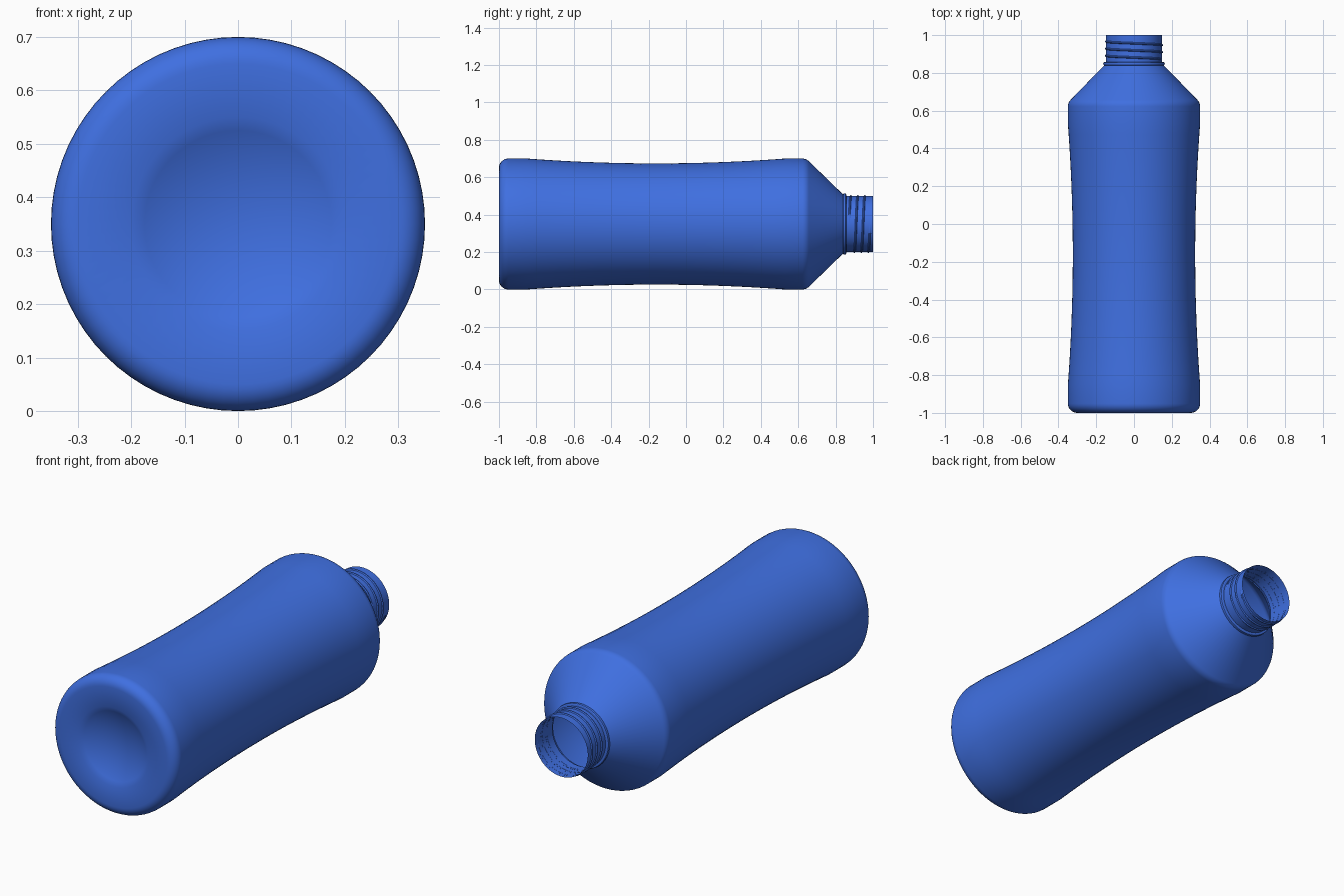
import bpy, bmesh
from math import sin, cos, pi, sqrt

if "Cube" in bpy.data.objects:
    bpy.data.objects.remove(bpy.data.objects["Cube"])

SEG = 72
CZ = 0.35  # height of the bottle axis (runs along y)
blue = bpy.data.materials.new("blue_plastic")
blue.diffuse_color = (0.05, 0.16, 0.75, 1)
blue.use_nodes = True
blue.node_tree.nodes["Principled BSDF"].inputs["Base Color"].default_value = blue.diffuse_color


def ring_point(r, y, a):
    return (r * cos(a), y, CZ + r * sin(a))


def finish(bm, name):
    bmesh.ops.recalc_face_normals(bm, faces=bm.faces)
    # keep the outside of the widest faces pointing away from the axis
    f = max(bm.faces, key=lambda f: f.calc_center_median().x)
    if f.normal.x < 0:
        bmesh.ops.reverse_faces(bm, faces=bm.faces)
    me = bpy.data.meshes.new(name)
    bm.to_mesh(me)
    bm.free()
    ob = bpy.data.objects.new(name, me)
    bpy.context.collection.objects.link(ob)
    me.materials.append(blue)
    bpy.ops.object.select_all(action='DESELECT')
    ob.select_set(True)
    bpy.context.view_layer.objects.active = ob
    bpy.ops.object.shade_smooth_by_angle(angle=pi / 6)
    return ob


def lathe(profile, name):
    bm = bmesh.new()
    rings = []
    for r, y in profile:
        if r == 0:
            rings.append([bm.verts.new((0, y, CZ))] * SEG)
        else:
            rings.append([bm.verts.new(ring_point(r, y, 2 * pi * i / SEG)) for i in range(SEG)])
    for a, b in zip(rings, rings[1:]):
        for i in range(SEG):
            j = (i + 1) % SEG
            bm.faces.new(dict.fromkeys((a[i], a[j], b[j], b[i])))
    return finish(bm, name)


# domed recess in the base (spherical cap)
depth, rim = 0.05, 0.2
R = (rim ** 2 + depth ** 2) / (2 * depth)
profile = []
for k in range(9):
    r = rim * k / 8
    profile.append((r, -1 + depth - R + sqrt(R * R - r * r)))
# rounded bottom edge
for k in range(9):
    t = k / 8 * pi / 2
    profile.append((0.30 + 0.05 * sin(t), -0.95 - 0.05 * cos(t)))
# gently waisted grip
y0, y1 = -0.85, 0.53
for k in range(25):
    u = k / 24
    profile.append((0.35 - 0.026 * (1 - (2 * u - 1) ** 2), y0 + (y1 - y0) * u))
# rounded shoulder edge and 45 degree shoulder
for k in range(7):
    t = k / 6 * pi / 4
    profile.append((0.30 + 0.05 * cos(t), 0.622 + 0.05 * sin(t)))
profile.append((0.158, 0.84))
# collar bead, then neck with an open mouth
profile += [(0.162, 0.842), (0.163, 0.848), (0.162, 0.854), (0.158, 0.857),
            (0.149, 0.858), (0.149, 1.0)]
lathe(profile, "bottle_body")

# screw thread: small ridge swept along a helix, tapered at both ends
bm = bmesh.new()
turns, pitch, start = 3, 0.0375, 0.872
n = turns * SEG
rows = []
for i in range(n + 1):
    a = 2 * pi * i / SEG
    y = start + pitch * i / SEG
    h = 0.005 * min(1, i / 8, (n - i) / 8)
    rows.append([bm.verts.new(ring_point(r, y + d, a)) for r, d in
                 ((0.1485, -0.006), (0.149 + h, -0.002), (0.149 + h, 0.002), (0.1485, 0.006))])
for p, q in zip(rows, rows[1:]):
    for k in range(3):
        bm.faces.new((p[k], p[k + 1], q[k + 1], q[k]))
finish(bm, "neck_thread")
